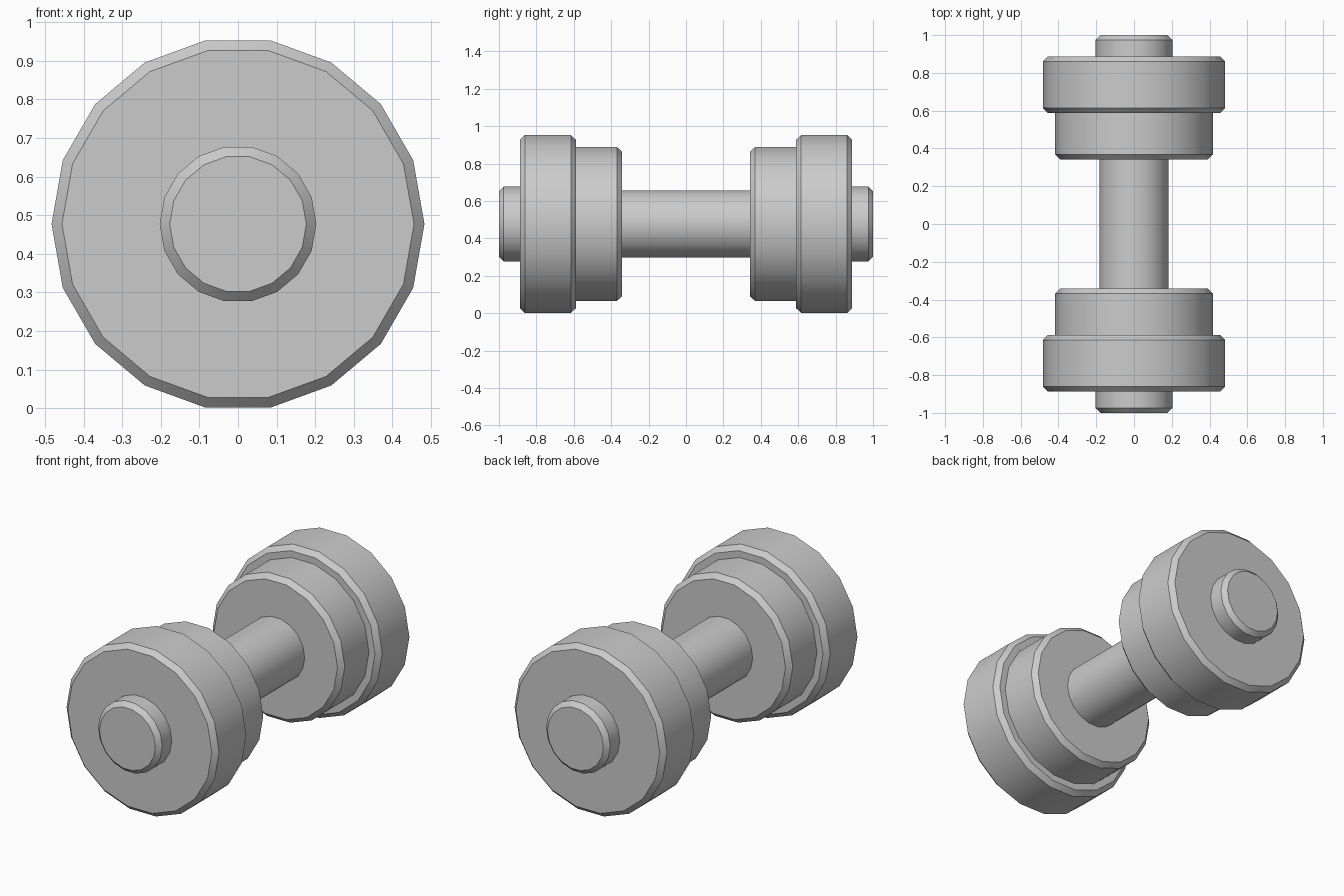
import bpy, bmesh
from math import cos, sin, tau

if "Cube" in bpy.data.objects:
    bpy.data.objects.remove(bpy.data.objects["Cube"])

SIDES = 18
CENTRE_Z = 0.477


def turned(name, profile):
    """Closed solid turned round the y axis from (y, radius) points."""
    bm = bmesh.new()
    rings = [[bm.verts.new((r * cos(tau * i / SIDES), y, CENTRE_Z + r * sin(tau * i / SIDES)))
              for i in range(SIDES)] for y, r in profile]
    for a, b in zip(rings, rings[1:]):
        for i in range(SIDES):
            j = (i + 1) % SIDES
            bm.faces.new((a[i], a[j], b[j], b[i]))
    bm.faces.new(rings[0])
    bm.faces.new(rings[-1])
    bmesh.ops.recalc_face_normals(bm, faces=bm.faces)
    mesh = bpy.data.meshes.new(name)
    bm.to_mesh(mesh)
    bm.free()
    ob = bpy.data.objects.new(name, mesh)
    bpy.context.collection.objects.link(ob)
    bpy.ops.object.select_all(action='DESELECT')
    ob.select_set(True)
    bpy.context.view_layer.objects.active = ob
    bpy.ops.object.shade_smooth_by_angle(angle=0.52)
    return ob


# Central grip
turned("handle", [(-0.342, 0.183), (0.342, 0.183)])

# Plates and end caps, mirrored to both ends
for side, s in (("front", -1), ("back", 1)):
    turned(side + "_small_plate",
           [(s * y, r) for y, r in ((0.342, 0.391), (0.369, 0.418), (0.588, 0.418))])
    turned(side + "_large_plate",
           [(s * y, r) for y, r in ((0.588, 0.456), (0.615, 0.483), (0.861, 0.483), (0.888, 0.456))])
    turned(side + "_end_cap",
           [(s * y, r) for y, r in ((0.888, 0.203), (0.975, 0.203), (1.0, 0.177))])
